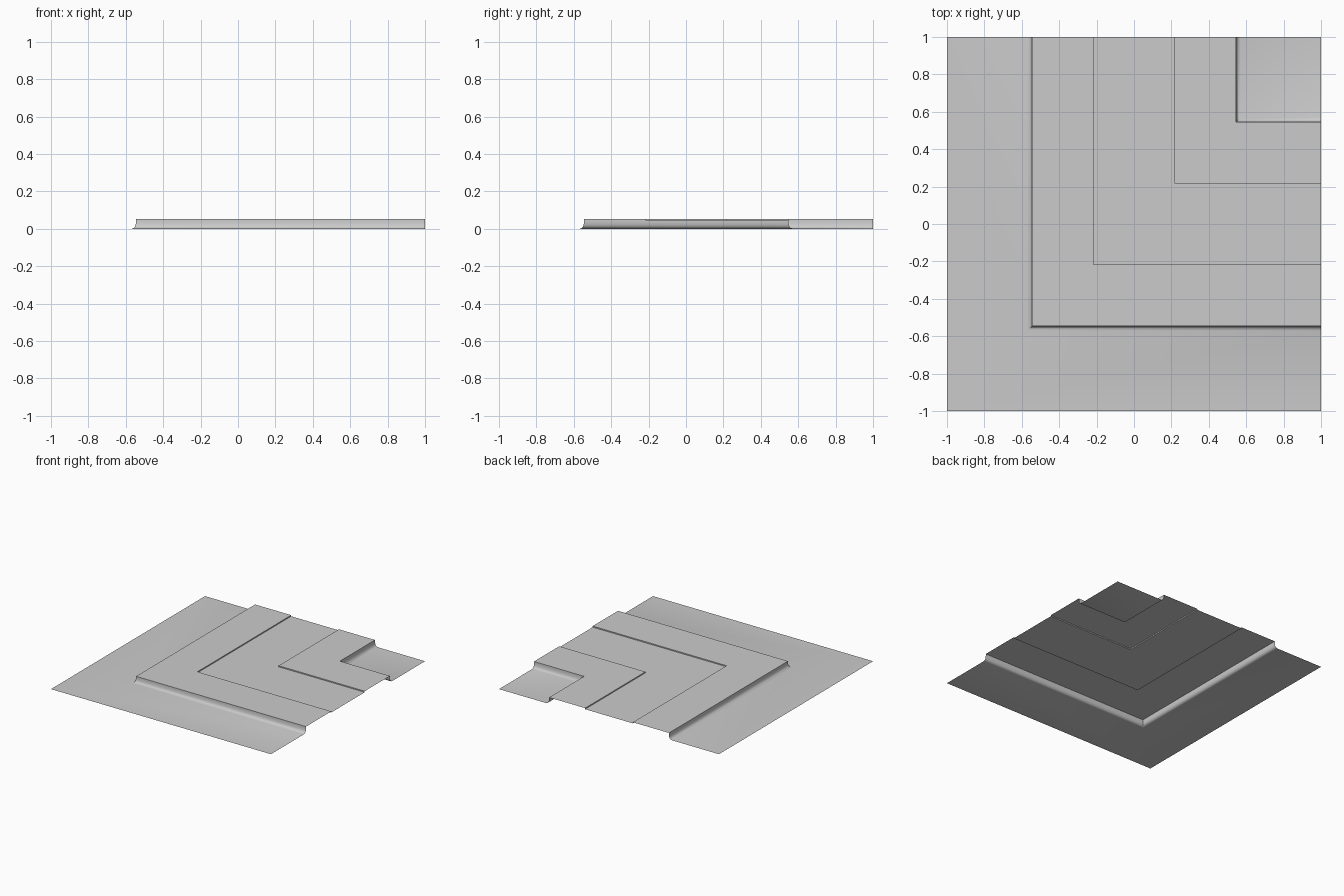
import bpy, bmesh
from math import radians

cube = bpy.data.objects.get("Cube")
if cube:
    bpy.data.objects.remove(cube, do_unlink=True)

# Single grey finish
grey = bpy.data.materials.new("concrete grey")
grey.use_nodes = True
colour = (0.6, 0.6, 0.6, 1)
grey.diffuse_color = colour
grey.node_tree.nodes["Principled BSDF"].inputs["Base Color"].default_value = colour

# Half cross-section: ground, curved kerb, raised border, sunken channel
TOP, CHANNEL = 0.053, 0.044
half = [(-1, 0), (-0.57, 0), (-0.56, 0.003), (-0.552, 0.01),
        (-0.548, 0.02), (-0.545, 0.036), (-0.545, TOP),
        (-0.217, TOP), (-0.217, CHANNEL)]
profile = half + [(-d, z) for d, z in reversed(half)]

# Sweep the section around the mitred right-angle corner
bm = bmesh.new()
rows = [[bm.verts.new(p) for p in ((d, 1, z), (d, d, z), (1, d, z))]
        for d, z in profile[:-1]]
for a, b in zip(rows, rows[1:]):
    for i in range(2):
        bm.faces.new((a[i], a[i + 1], b[i + 1], b[i]))

# Close the inner ground corner with one square
tip = bm.verts.new((1, 1, 0))
bm.faces.new((*rows[-1], tip))
bm.normal_update()

mesh = bpy.data.meshes.new("corner_slab")
bm.to_mesh(mesh)
bm.free()
mesh.materials.append(grey)
slab = bpy.data.objects.new("corner_slab", mesh)
bpy.context.collection.objects.link(slab)

# Smooth kerb curve with crisp upper edges
bpy.ops.object.select_all(action="DESELECT")
slab.select_set(True)
bpy.context.view_layer.objects.active = slab
bpy.ops.object.shade_smooth_by_angle(angle=radians(35))
